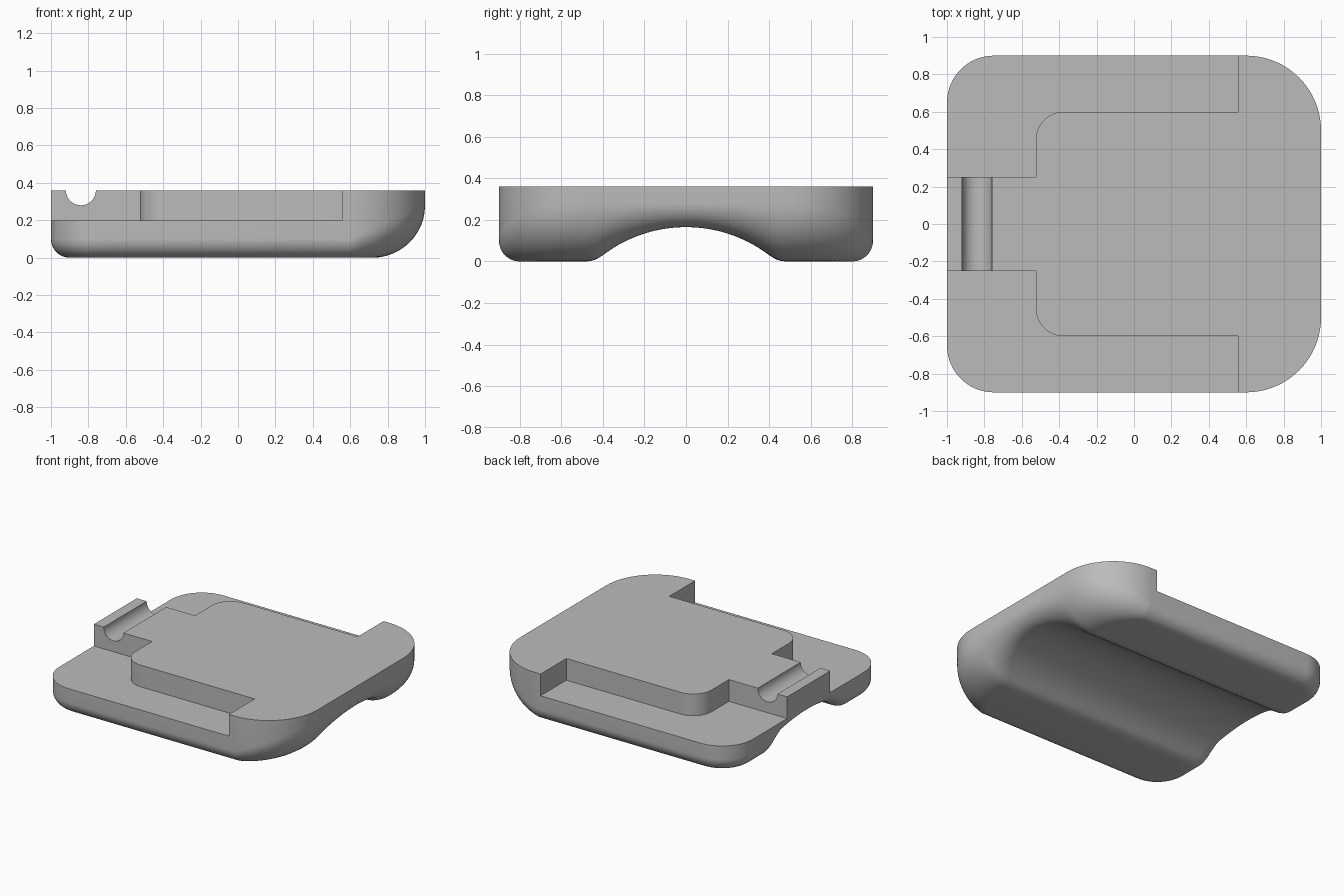
import bpy, bmesh
from math import sin, cos, pi, sqrt

cube = bpy.data.objects.get("Cube")
if cube:
    bpy.data.objects.remove(cube, do_unlink=True)

TOP, LEDGE = 0.36, 0.2

grey = bpy.data.materials.new("plain grey")
grey.use_nodes = True
colour = (0.5, 0.5, 0.5, 1)
grey.diffuse_color = colour
grey.node_tree.nodes["Principled BSDF"].inputs["Base Color"].default_value = colour


def make_object(name, bm):
    bmesh.ops.recalc_face_normals(bm, faces=bm.faces)
    mesh = bpy.data.meshes.new(name)
    bm.to_mesh(mesh)
    bm.free()
    mesh.materials.append(grey)
    obj = bpy.data.objects.new(name, mesh)
    bpy.context.collection.objects.link(obj)
    return obj


def prism(name, points, axis, start, depth):
    """Extrude a closed profile along one axis."""
    bm = bmesh.new()
    place = (lambda u, v: (u, v, start)) if axis == "z" else (lambda u, v: (u, start, v))
    face = bm.faces.new([bm.verts.new(place(u, v)) for u, v in points])
    moved = bmesh.ops.extrude_face_region(bm, geom=[face])["geom"]
    shift = (0, 0, depth) if axis == "z" else (0, depth, 0)
    bmesh.ops.translate(bm, vec=shift, verts=[g for g in moved if isinstance(g, bmesh.types.BMVert)])
    return make_object(name, bm)


def groove(y):
    """Height of the underside: an arched channel with soft lips."""
    y = abs(y)
    if y < 0.4:
        return 0.165 - 0.66 + sqrt(0.66 ** 2 - y * y)
    return 0.03 * (max(0, 0.48 - y) / 0.08) ** 2


def side_point(y, end, radius):
    """Outline point and outward normal on the end at x = end."""
    over = abs(y) - (0.9 - radius)
    if over <= 0:
        return end, y, end, 0
    ny = min(1, over / radius)
    nx = end * sqrt(1 - ny * ny)
    return end * (1 - radius) + radius * nx, y, nx, ny * (1 if y > 0 else -1)


# Rows across the body: corner rows by angle, then evenly spaced rows
corner = [0.5 + 0.4 * sin(pi / 2 * i / 20) for i in range(21)]
middle = [-0.5 + i / 50 for i in range(1, 50)]
rows = [-y for y in reversed(corner)] + middle + corner
outline = [side_point(y, 1, 0.4) for y in rows]
outline += [side_point(y, -1, 0.25) for y in reversed(rows)]

# Body: stacked rings with a fillet that widens around the +x end
bm = bmesh.new()
STEPS = 12
rings = []
for k in range(STEPS + 2):
    t = min(k / STEPS, 1) * pi / 2
    ring = []
    for x, y, nx, ny in outline:
        if x > 0:
            r = min(0.1 + 0.18 * max(nx, 0), 0.28 - groove(y))
        else:
            r = min(0.1, 0.195 - groove(y))
        inset = r * (1 - sin(t))
        py = y - ny * inset
        z = TOP if k > STEPS else groove(py) + r * (1 - cos(t))
        ring.append(bm.verts.new((x - nx * inset, py, z)))
    rings.append(ring)
n, m = len(outline), len(rows)
for low, high in zip(rings, rings[1:]):
    for i in range(n):
        j = (i + 1) % n
        bm.faces.new((low[i], low[j], high[j], high[i]))
for i in range(m - 1):
    a = rings[0]
    bm.faces.new((a[i], a[i + 1], a[n - 2 - i], a[n - 1 - i]))
bm.faces.new(rings[-1])
body = make_object("body", bm)

# Cutters: stepped ledges on both sides and the round pin slot
arc = [(-0.375 - 0.15 * cos(a), 0.45 + 0.15 * sin(a)) for a in [pi / 2 * i / 12 for i in range(13)]]
profile = [(-1.2, 0.25), (-0.525, 0.25)] + arc + [(0.556, 0.6), (0.556, 1.2), (-1.2, 1.2)]
cutters = [prism("ledge_cutter", [(x, s * y) for x, y in profile], "z", LEDGE, 0.4) for s in (1, -1)]
slot = [(-0.84 + 0.08 * cos(a), TOP + 0.08 * sin(a)) for a in [2 * pi * i / 48 for i in range(48)]]
cutters.append(prism("pin_slot_cutter", slot, "y", -0.3, 0.6))

bpy.ops.object.select_all(action="DESELECT")
body.select_set(True)
bpy.context.view_layer.objects.active = body
for cutter in cutters:
    cutter.hide_render = True
    mod = body.modifiers.new("cut", "BOOLEAN")
    mod.operation = "DIFFERENCE"
    mod.solver = "EXACT"
    mod.object = cutter
    bpy.ops.object.modifier_apply(modifier=mod.name)
for cutter in cutters:
    bpy.data.objects.remove(cutter, do_unlink=True)

bpy.ops.object.shade_smooth_by_angle(angle=pi / 6)
